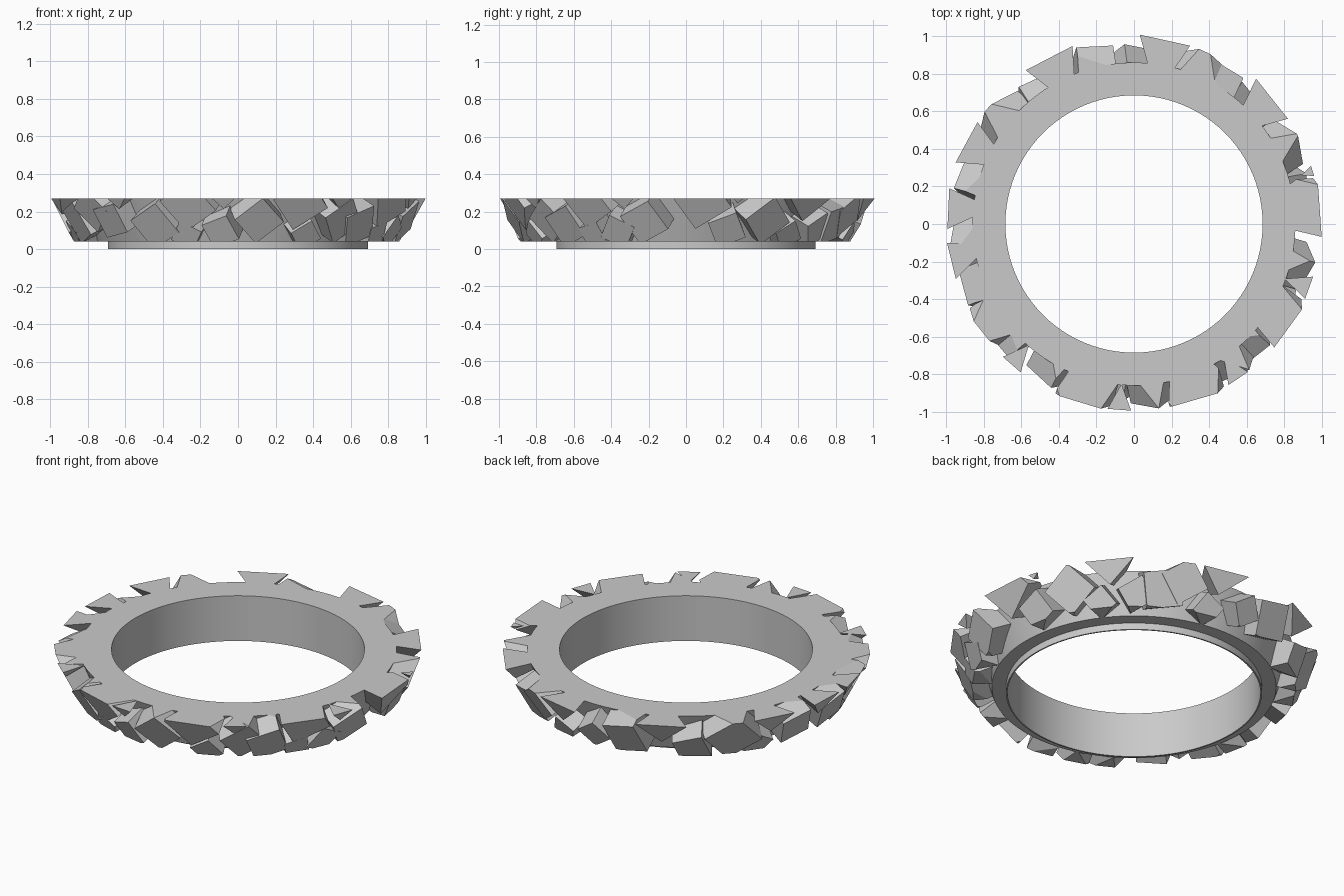
import bpy, bmesh, math, random
from mathutils import Matrix, Vector

random.seed(4)
if "Cube" in bpy.data.objects:
    bpy.data.objects.remove(bpy.data.objects["Cube"], do_unlink=True)

TOP, BOTTOM = 0.27, 0.04
SLOPE = math.radians(27)

stone = bpy.data.materials.new("stone_grey")
stone.use_nodes = True
GREY = (0.59, 0.59, 0.59, 1)
stone.diffuse_color = GREY
stone.node_tree.nodes["Principled BSDF"].inputs["Base Color"].default_value = GREY


def finish(bm, name):
    mesh = bpy.data.meshes.new(name)
    bmesh.ops.recalc_face_normals(bm, faces=bm.faces)
    bm.to_mesh(mesh)
    bm.free()
    mesh.materials.append(stone)
    obj = bpy.data.objects.new(name, mesh)
    bpy.context.collection.objects.link(obj)
    return obj


def lathe(name, profile, steps=96):
    """Spin a closed (radius, height) profile around z."""
    bm = bmesh.new()
    verts = [bm.verts.new((r, 0, z)) for r, z in profile]
    edges = [bm.edges.new((verts[i - 1], verts[i])) for i in range(len(verts))]
    bmesh.ops.spin(bm, geom=verts + edges, cent=(0, 0, 0), axis=(0, 0, 1),
                   angle=math.tau, steps=steps, use_merge=True)
    bmesh.ops.remove_doubles(bm, verts=bm.verts, dist=1e-4)
    return finish(bm, name)


# Ring body with tapered outside and a thin lip below
ring = lathe("ring_body", [(0.685, 0), (0.693, 0), (0.693, BOTTOM),
                           (0.77, BOTTOM), (0.86, TOP), (0.685, TOP)])
bpy.ops.object.select_all(action="DESELECT")
ring.select_set(True)
bpy.context.view_layer.objects.active = ring
bpy.ops.object.shade_smooth_by_angle(angle=math.radians(30))


def add_block(name, angle, height, roll, width, yaw=0.0):
    """A tilted cuboid sitting on the tapered wall, trimmed flat above and below."""
    depth = 0.155
    bm = bmesh.new()
    bmesh.ops.create_cube(bm, size=1)
    reach = 0.875 + (height - BOTTOM) * math.tan(SLOPE)
    m = (Matrix.Rotation(math.radians(angle), 4, "Z")
         @ Matrix.Translation((reach, 0, height))
         @ Matrix.Rotation(SLOPE, 4, "Y")
         @ Matrix.Rotation(math.radians(yaw), 4, "Z")
         @ Matrix.Rotation(math.radians(roll), 4, "X")
         @ Matrix.Translation((-depth / 2, 0, 0))
         @ Matrix.Diagonal((depth, width, width, 1)))
    bm.transform(m)
    for z, side in ((TOP, 1), (BOTTOM, -1)):
        bmesh.ops.bisect_plane(bm, geom=bm.verts[:] + bm.edges[:] + bm.faces[:],
                               plane_co=(0, 0, z), plane_no=Vector((0, 0, side)),
                               clear_outer=True)
        rim = [e for e in bm.edges if e.is_boundary]
        if rim:
            bmesh.ops.contextual_create(bm, geom=rim)
    finish(bm, name)


# Large blocks cut by the top plane: angle, height, roll, width
flush = [(80, .3, 42, .24), (42, .3, 45, .24), (5, .25, 35, .23), (-33, .24, 30, .22),
         (-70, .24, 38, .22), (-106, .23, 35, .22), (-145, .21, 40, .19),
         (-169, .31, 35, .2), (175, .3, 40, .2), (154, .3, 47, .22),
         (117, .29, 44, .23), (67, .18, 35, .19)]
for i, (angle, height, roll, width) in enumerate(flush):
    add_block(f"upper_block_{i + 1}", angle, height, roll, width,
              yaw=random.uniform(-4, 4))

# Corner tips that only just reach below the top plane
for i, angle in enumerate((-94.5, -131, -56, -20)):
    add_block(f"tip_block_{i + 1}", angle, 0.34, 45, 0.2)
add_block("tip_block_small", 17, 0.37, 40, 0.2)

# Lower blocks leaving sloping notches in the upper rim
low = [(141, .15, 40, .23), (104, .14, 15, .2), (127, .09, 20, .17), (92, .12, 35, .14),
       (60, .13, 10, .2), (51, .1, 30, .15), (28, .15, 40, .2), (14, .1, 25, .16),
       (-14, .14, 30, .19), (-24, .09, 60, .15), (-45, .12, 20, .19),
       (-53, .15, 35, .19), (-83, .15, 40, .19), (-96, .09, 25, .15),
       (-119, .12, 30, .2), (-137, .15, 10, .17), (-158, .14, 15, .2),
       (-177, .14, 20, .18), (165, .14, 15, .18), (150, .08, 60, .14)]
for i, (angle, height, roll, width) in enumerate(low):
    add_block(f"lower_block_{i + 1}", angle, height, roll, width,
              yaw=random.uniform(-6, 6))

# Small chips at the foot of the wall
for i, angle in enumerate((77, 38, -34, -66, -108, -168)):
    add_block(f"foot_chip_{i + 1}", angle, 0.07, random.choice((15, 35, 60)), 0.13)
